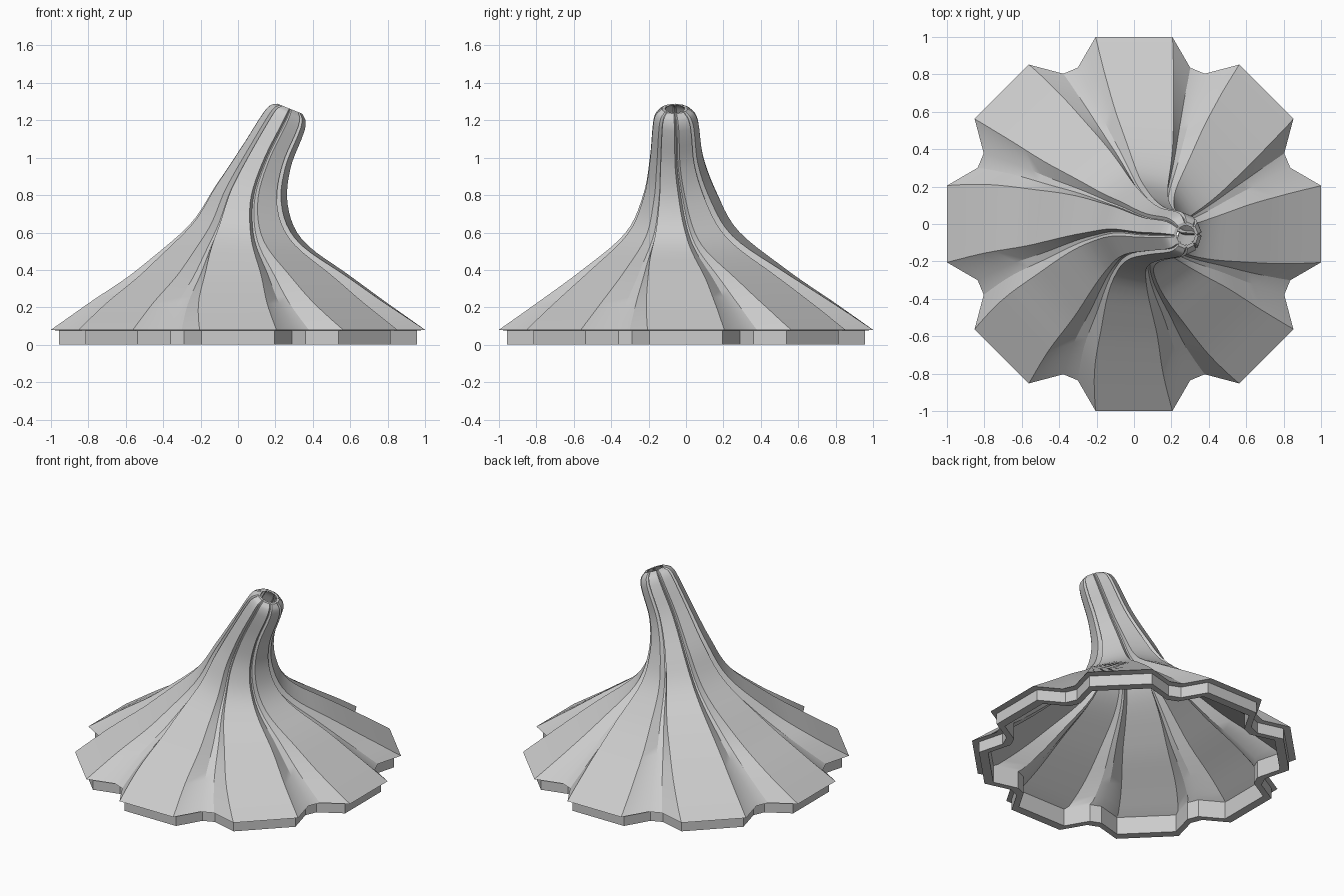
import bpy, bmesh
from math import sin, cos, radians
from mathutils import Matrix, Vector

cube = bpy.data.objects.get("Cube")
if cube:
    bpy.data.objects.remove(cube)

LOBES = 8

# Stations: height, centre x, centre y, radius, lean, lobe half angle, twist
STATIONS = [
    (0.08, 0.0, 0.0, 1.0, 0, 11.6, 0),
    (0.22, 0.0, 0.0, 0.80, 0, 13, -2),
    (0.40, 0.02, -0.01, 0.545, 1, 15, -5),
    (0.60, 0.04, -0.02, 0.30, 7, 17, -12),
    (0.80, 0.075, -0.03, 0.195, 16, 17, -18),
    (1.00, 0.15, -0.05, 0.14, 24, 17, -20),
    (1.19, 0.245, -0.055, 0.118, 25, 17, -20),
    (1.24, 0.268, -0.058, 0.10, 24, 17, -20),
    (1.262, 0.277, -0.06, 0.07, 22, 17, -20),
]


def spline(rows, steps):
    """Smooth interpolation through every row."""
    out = []
    for i in range(len(rows) - 1):
        p0, p1 = rows[max(i - 1, 0)], rows[i]
        p2, p3 = rows[i + 1], rows[min(i + 2, len(rows) - 1)]
        # tangents scaled by height, so uneven spacing stays smooth
        h = p2[0] - p1[0]
        for s in range(steps):
            t = s / steps
            row = []
            for a, b, c, d in zip(p0, p1, p2, p3):
                m1 = (c - a) / (p2[0] - p0[0]) * h
                m2 = (d - b) / (p3[0] - p1[0]) * h
                row.append((2*t**3 - 3*t**2 + 1) * b + (t**3 - 2*t**2 + t) * m1
                           + (3*t**2 - 2*t**3) * c + (t**3 - t**2) * m2)
            out.append(tuple(row))
    out.append(rows[-1])
    return out


def star_ring(z, cx, cy, r, lean, half, twist):
    """Eight flat lobes separated by narrow notches."""
    tilt = Matrix.Rotation(radians(lean), 3, 'Y')
    corner = r / cos(radians(11.6))
    notch = 22.5 - (22.5 - half) * 0.25
    pts = []
    for i in range(LOBES):
        for ang, rad in ((-notch, 0.87), (-half, 1), (half, 1), (notch, 0.87)):
            a = radians(i * 360 / LOBES + ang + twist)
            p = Vector((cos(a), sin(a), 0)) * corner * rad
            pts.append(tilt @ p + Vector((cx, cy, z)))
    return pts


def flat_ring(z, scale):
    return star_ring(z, 0, 0, scale, 0, 11.6, 0)


# Outer skin, then the inner skin back down, then the base wall
outer = spline(STATIONS, 5)
inner = [(z, x, y, r - 0.015 - 0.03 * r, lean, half, twist)
         for z, x, y, r, lean, half, twist in reversed(outer) if z > 0.12]
rings = [star_ring(*row) for row in outer + inner]
rings += [flat_ring(0.12, 0.90), flat_ring(0, 0.90),
          flat_ring(0, 0.957), flat_ring(0.075, 0.957)]

bm = bmesh.new()
loops = [[bm.verts.new(p) for p in ring] for ring in rings]
for k, low in enumerate(loops):
    high = loops[(k + 1) % len(loops)]
    n = len(low)
    for i in range(n):
        j = (i + 1) % n
        bm.faces.new((low[i], low[j], high[j], high[i]))
bmesh.ops.recalc_face_normals(bm, faces=bm.faces)
mesh = bpy.data.meshes.new("fluted_shell")
bm.to_mesh(mesh)
bm.free()

# Plain grey material
grey = bpy.data.materials.new("plain_grey")
grey.use_nodes = True
colour = (0.6, 0.6, 0.6, 1)
grey.diffuse_color = colour
grey.node_tree.nodes["Principled BSDF"].inputs["Base Color"].default_value = colour
mesh.materials.append(grey)

shell = bpy.data.objects.new("fluted_shell", mesh)
bpy.context.collection.objects.link(shell)
bpy.ops.object.select_all(action='DESELECT')
shell.select_set(True)
bpy.context.view_layer.objects.active = shell
bpy.ops.object.shade_smooth_by_angle(angle=radians(30))
